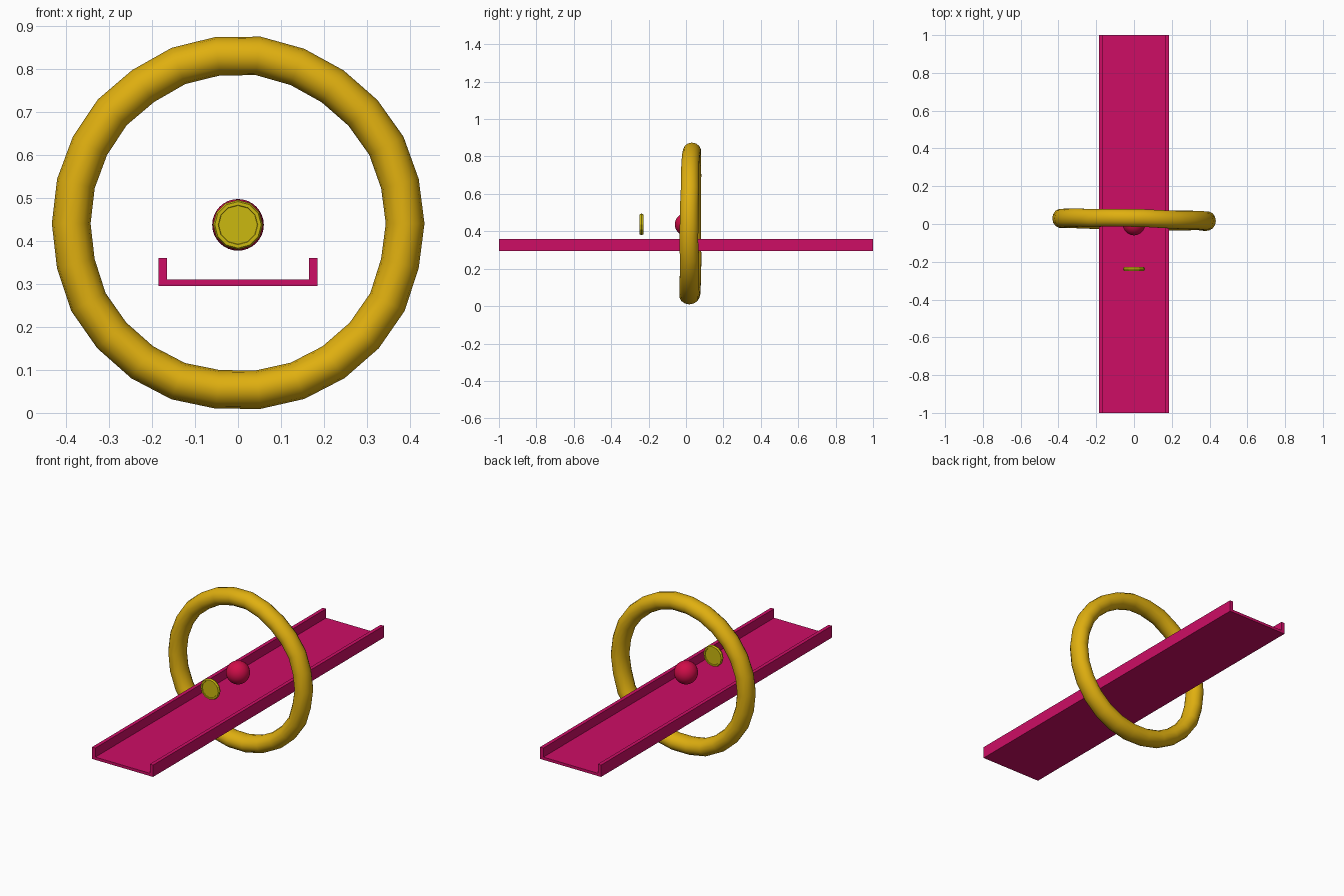
import bpy, bmesh, random
from math import sin, cos, pi, radians
from mathutils import Vector

cube = bpy.data.objects.get("Cube")
if cube:
    bpy.data.objects.remove(cube, do_unlink=True)

random.seed(4)


def material(name, rgb):
    m = bpy.data.materials.new(name)
    m.use_nodes = True
    m.diffuse_color = (*rgb, 1)
    m.node_tree.nodes["Principled BSDF"].inputs["Base Color"].default_value = (*rgb, 1)
    return m


pink = material("magenta", (0.61, 0.004, 0.13))
red = material("crimson", (0.62, 0.004, 0.065))
gold = material("gold", (0.74, 0.43, 0.005))
yellow = material("yellow", (0.60, 0.48, 0.005))


def make(name, bm, mat, smooth=None):
    bmesh.ops.recalc_face_normals(bm, faces=bm.faces)
    mesh = bpy.data.meshes.new(name)
    bm.to_mesh(mesh)
    bm.free()
    mesh.materials.append(mat)
    ob = bpy.data.objects.new(name, mesh)
    bpy.context.collection.objects.link(ob)
    if smooth:
        bpy.ops.object.select_all(action="DESELECT")
        ob.select_set(True)
        bpy.context.view_layer.objects.active = ob
        bpy.ops.object.shade_smooth_by_angle(angle=radians(smooth))
    return ob


def tube_ring(name, mat, segments, sides, section, smooth=None):
    """Closed tube in the xz plane; section(a) gives major, radial, depth, y, z."""
    bm = bmesh.new()
    loops = []
    for i in range(segments):
        a = 2 * pi * i / segments
        major, radial, depth, y, z = section(a)
        loop = []
        for j in range(sides):
            t = 2 * pi * j / sides
            r = major + radial * cos(t)
            loop.append(bm.verts.new((r * cos(a), y + depth * sin(t), z + r * sin(a))))
        loops.append(loop)
    for i in range(segments):
        p, q = loops[i], loops[(i + 1) % segments]
        for j in range(sides):
            k = (j + 1) % sides
            bm.faces.new((p[j], q[j], q[k], p[k]))
    return make(name, bm, mat, smooth)


# Channel track: U profile extruded along y
w, wall, low, floor, top = 0.185, 0.02, 0.295, 0.31, 0.36
half = [(w, low), (w, top), (w - wall, top), (w - wall, floor)]
profile = half + [(-x, z) for x, z in reversed(half)]
bm = bmesh.new()
face = bm.faces.new([bm.verts.new((x, -1, z)) for x, z in profile])
ext = bmesh.ops.extrude_face_region(bm, geom=[face])
bmesh.ops.translate(bm, vec=(0, 2, 0),
                    verts=[v for v in ext["geom"] if isinstance(v, bmesh.types.BMVert)])
make("track", bm, pink)


# Large hand-formed hoop around the track, slightly uneven
def hoop_section(a):
    jitter = random.uniform(-0.003, 0.003)
    return (0.39 + jitter, 0.045, 0.051 - 0.003 * sin(a),
            0.025 - 0.007 * cos(a) + 0.005 * sin(a) + jitter, 0.44)


tube_ring("hoop", gold, 26, 14, hoop_section, 60)

# Ball floating at the middle of the track
bm = bmesh.new()
bmesh.ops.create_uvsphere(bm, u_segments=32, v_segments=16, radius=0.06)
bmesh.ops.translate(bm, verts=bm.verts, vec=(0, 0, 0.437))
make("ball", bm, red, 60)

# Coin: flat disc with a raised rim
bm = bmesh.new()
bmesh.ops.create_cone(bm, cap_ends=True, segments=32, radius1=0.051, radius2=0.051, depth=0.014)
for v in bm.verts:
    v.co = Vector((v.co.x, v.co.z - 0.238, v.co.y + 0.437))
make("coin_disc", bm, yellow, 30)
tube_ring("coin_rim", yellow, 12, 6, lambda a: (0.05, 0.008, 0.011, -0.238, 0.437))
